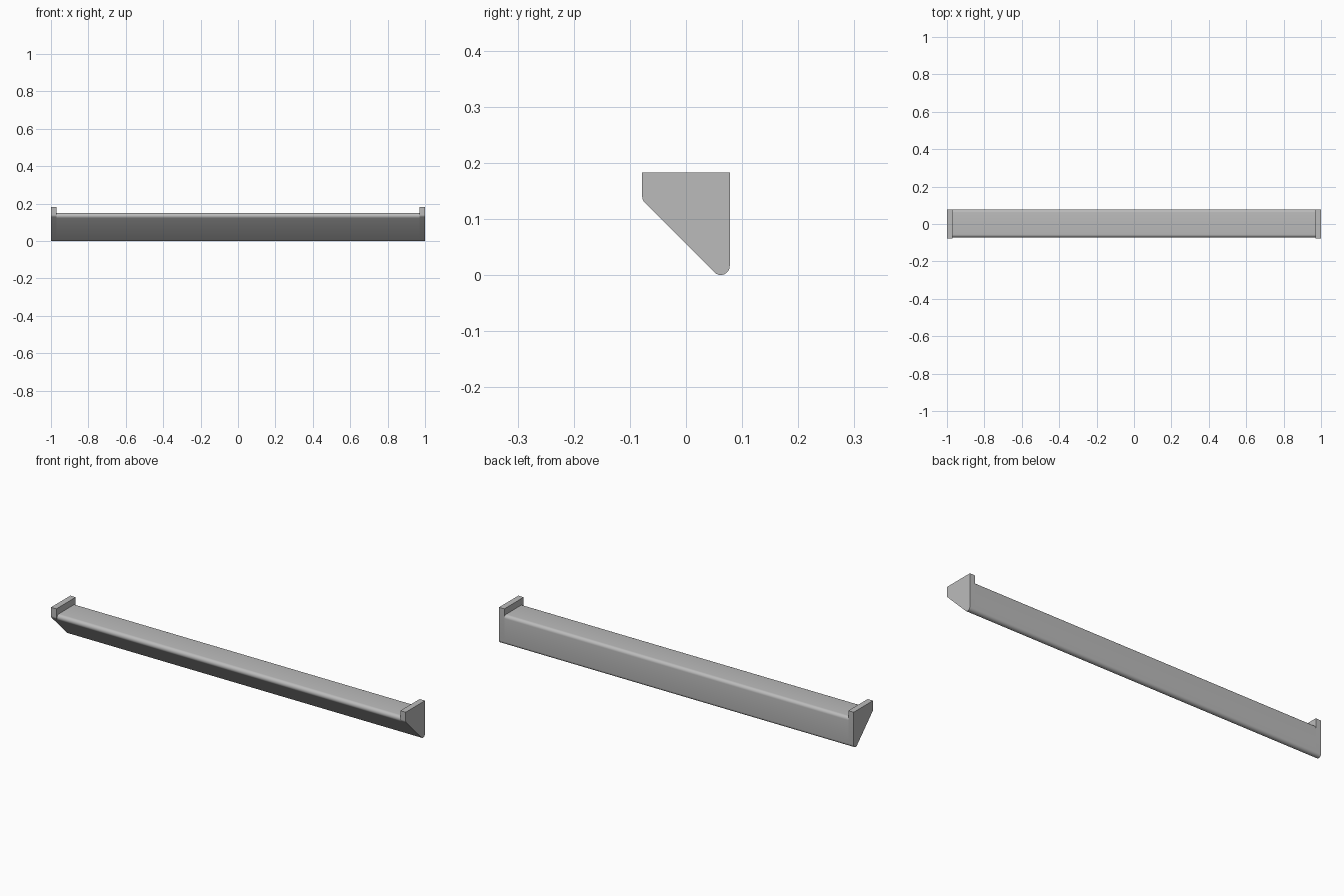
import bpy, bmesh, math
from mathutils import Vector

if "Cube" in bpy.data.objects:
    bpy.data.objects.remove(bpy.data.objects["Cube"])

R = 0.016      # shared edge radius
HALF = 1.0     # half length
CAP = 0.03     # end cap thickness
BACK = 0.078   # half depth
SLOPE = 0.0554 # underside follows y + z = SLOPE

grey = bpy.data.materials.new("grey")
grey.diffuse_color = (0.5, 0.5, 0.5, 1)
grey.use_nodes = True
grey.node_tree.nodes["Principled BSDF"].inputs["Base Color"].default_value = grey.diffuse_color


def rounded(corners, steps=8):
    """Outline of (y, z) points from (y, z, radius) corners."""
    pts = []
    n = len(corners)
    for i, (y, z, r) in enumerate(corners):
        p = Vector((y, z))
        if r == 0:
            pts.append(p)
            continue
        a = (Vector(corners[i - 1][:2]) - p).normalized()
        b = (Vector(corners[(i + 1) % n][:2]) - p).normalized()
        half = a.angle(b) / 2
        c = p + (a + b).normalized() * r / math.sin(half)
        t0 = p + a * r / math.tan(half) - c
        t1 = p + b * r / math.tan(half) - c
        sweep = math.pi - 2 * half
        for k in range(steps + 1):
            f = k / steps
            pts.append(c + (t0 * math.sin((1 - f) * sweep)
                            + t1 * math.sin(f * sweep)) / math.sin(sweep))
    return pts


def extrude(name, outline, x0, x1):
    bm = bmesh.new()
    face = bm.faces.new([bm.verts.new((x0, p.x, p.y)) for p in outline])
    out = bmesh.ops.extrude_face_region(bm, geom=[face], use_keep_orig=True)
    verts = [v for v in out["geom"] if isinstance(v, bmesh.types.BMVert)]
    bmesh.ops.translate(bm, verts=verts, vec=(x1 - x0, 0, 0))
    bmesh.ops.recalc_face_normals(bm, faces=bm.faces)
    mesh = bpy.data.meshes.new(name)
    bm.to_mesh(mesh)
    bm.free()
    mesh.materials.append(grey)
    ob = bpy.data.objects.new(name, mesh)
    bpy.context.collection.objects.link(ob)
    bpy.ops.object.select_all(action='DESELECT')
    ob.select_set(True)
    bpy.context.view_layer.objects.active = ob
    bpy.ops.object.shade_smooth_by_angle(angle=math.radians(30))


# Long wedge-shaped bar with rounded long edges
TOP = 0.15
bar = rounded([(BACK, SLOPE - BACK, R), (BACK, TOP, R), (SLOPE - TOP, TOP, R)])
extrude("bar", bar, -HALF + CAP, HALF - CAP)

# Taller end caps with square top corners
CAP_TOP = 0.183
cap = rounded([(BACK, SLOPE - BACK, R), (BACK, CAP_TOP, 0),
               (-BACK, CAP_TOP, 0), (-BACK, SLOPE + BACK, R)])
extrude("end_cap_left", cap, -HALF, -HALF + CAP)
extrude("end_cap_right", cap, HALF - CAP, HALF)
